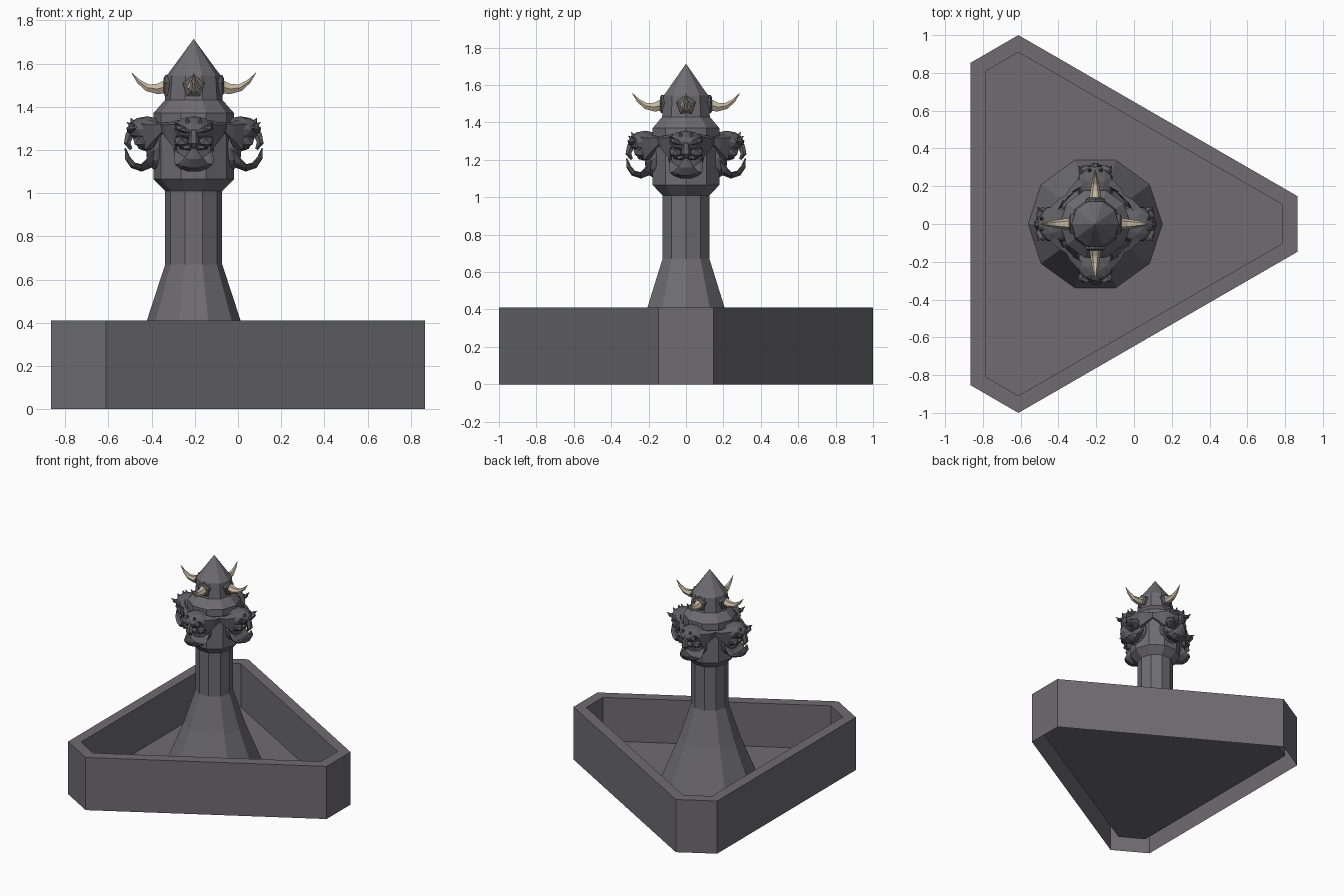
import bpy, bmesh, math
from mathutils import Matrix, Vector

if "Cube" in bpy.data.objects:
    bpy.data.objects.remove(bpy.data.objects["Cube"])

CX = -0.205   # pillar axis
FLOOR = 0.072  # basin floor height


def material(name, rgb):
    m = bpy.data.materials.new(name)
    m.diffuse_color = (*rgb, 1)
    m.use_nodes = True
    m.node_tree.nodes["Principled BSDF"].inputs["Base Color"].default_value = m.diffuse_color
    return m


STONE = material("grey stone", (0.156, 0.151, 0.167))
DARK = material("dark stone", (0.118, 0.116, 0.125))
HORN = material("bone", (0.56, 0.47, 0.36))


def finish(bm, name, mat, loc=(0, 0, 0), copies=1):
    """Turn a bmesh into objects, repeated in quarter turns if wanted."""
    bmesh.ops.remove_doubles(bm, verts=bm.verts, dist=0.0002)
    bmesh.ops.recalc_face_normals(bm, faces=bm.faces)
    me = bpy.data.meshes.new(name)
    bm.to_mesh(me)
    bm.free()
    me.materials.append(mat)
    for k in range(copies):
        ob = bpy.data.objects.new(name if copies == 1 else f"{name}_{k + 1}", me)
        ob.location = loc
        ob.rotation_euler.z = k * math.pi / 2
        bpy.context.collection.objects.link(ob)


def loft(bm, rings, cap_start=False, cap_end=False):
    """Join rings of points with quads."""
    vs = [[bm.verts.new(p) for p in r] for r in rings]
    n = len(vs[0])
    for a, b in zip(vs, vs[1:]):
        for i in range(n):
            bm.faces.new((a[i], a[(i + 1) % n], b[(i + 1) % n], b[i]))
    if cap_start:
        bm.faces.new(vs[0])
    if cap_end:
        bm.faces.new(vs[-1])


def sweep(bm, path, n=6, curl=0.0):
    """Tube in the radial plane; path items are (u, z, half width, half thickness).
    curl lifts and pulls back the sides, which makes a scoop."""
    rings = []
    for i, (u, z, w, t) in enumerate(path):
        a, b = path[max(i - 1, 0)], path[min(i + 1, len(path) - 1)]
        d = Vector((b[0] - a[0], b[1] - a[1])).normalized()
        ring = []
        for k in range(n):
            ang = 2 * math.pi * k / n
            v = w * math.cos(ang)
            s = t * math.sin(ang) + curl * v * v
            ring.append((u - d.y * s, v, z + d.x * s))
        rings.append(ring)
    loft(bm, rings, True, True)


def ball(bm, c, r, sub=1, tilt=0.0):
    m = Matrix.Translation(c) @ Matrix.Rotation(tilt, 4, 'X') @ Matrix.Diagonal((*r, 1))
    bmesh.ops.create_icosphere(bm, subdivisions=sub, radius=1, matrix=m)


def knob(bm, base, tip, r, n=5):
    base, tip = Vector(base), Vector(tip)
    d = tip - base
    m = Matrix.Translation((base + tip) / 2) @ d.to_track_quat('Z', 'Y').to_matrix().to_4x4()
    bmesh.ops.create_cone(bm, cap_ends=True, segments=n, radius1=r, radius2=0.001,
                          depth=d.length, matrix=m)


# basin: triangle with cut corners, open underneath, raised floor
def plan(pts, z):
    return [(x, y, z) for x, y in pts] + [(x, -y, z) for x, y in reversed(pts)]


outer = [(-0.866, 0.853), (-0.612, 1.0), (0.866, 0.147)]
inner = [(-0.787, 0.807), (-0.612, 0.909), (0.787, 0.102)]
bm = bmesh.new()
loft(bm, [plan(outer, 0), plan(outer, 0.41), plan(inner, 0.41), plan(inner, FLOOR)], cap_end=True)
finish(bm, "basin", STONE)


# ten-sided turned parts
def lathe(name, profile, mat, n=10):
    bm = bmesh.new()
    loft(bm, [[(r * math.cos(2 * math.pi * k / n), r * math.sin(2 * math.pi * k / n), z)
               for k in range(n)] for r, z in profile])
    finish(bm, name, mat, (CX, 0, 0))


lathe("pillar", [(0.355, FLOOR), (0.217, 0.41), (0.132, 0.67), (0.132, 1.01), (0.187, 1.065),
                 (0.187, 1.37), (0.134, 1.43)], STONE)
lathe("helmet", [(0.134, 1.43), (0.125, 1.545), (0.104, 1.572), (0, 1.714)], STONE)

# horn sockets and horns
bm = bmesh.new()
loft(bm, [[(u, r * math.sin(2 * math.pi * k / 5), 1.493 + r * math.cos(2 * math.pi * k / 5))
           for k in range(5)] for u, r in ((0.09, 0.056), (0.132, 0.054), (0.140, 0.038))],
     cap_end=True)
finish(bm, "horn_socket", DARK, (CX, 0, 0), 4)
bm = bmesh.new()
sweep(bm, [(0.13, 1.492, 0.033, 0.035), (0.17, 1.482, 0.027, 0.027), (0.215, 1.488, 0.020, 0.019),
           (0.255, 1.517, 0.011, 0.011), (0.288, 1.557, 0.001, 0.001)])
finish(bm, "horn", HORN, (CX, 0, 0), 4)

# grinning face, built pointing along +x, repeated on four sides
bm = bmesh.new()
ball(bm, (0.215, 0, 1.296), (0.094, 0.100, 0.060), 2)             # forehead
ball(bm, (0.170, 0, 1.205), (0.054, 0.095, 0.105), 2)             # back of mouth
sweep(bm, [(0.165, 1.19, 0.088, 0.025), (0.203, 1.135, 0.092, 0.024),
           (0.242, 1.113, 0.086, 0.016), (0.282, 1.128, 0.066, 0.016),
           (0.307, 1.163, 0.042, 0.013), (0.317, 1.208, 0.010, 0.003)], 10, 2.5)  # hooked jaw
sweep(bm, [(0.272, 1.305, 0.014, 0.018), (0.298, 1.268, 0.020, 0.022),
           (0.308, 1.232, 0.027, 0.018), (0.290, 1.203, 0.012, 0.008)])           # hooked nose
ball(bm, (0.225, 0, 1.213), (0.042, 0.078, 0.018))                # upper lip
for s in (-1, 1):
    ball(bm, (0.240, s * 0.056, 1.240), (0.046, 0.040, 0.032), 1)             # cheek
    ball(bm, (0.282, s * 0.048, 1.295), (0.034, 0.048, 0.018), 1, s * 0.3)    # brow
    knob(bm, (0.280, s * 0.028, 1.325), (0.292, s * 0.032, 1.348), 0.014)     # brow knobs
    knob(bm, (0.280, s * 0.072, 1.308), (0.310, s * 0.088, 1.328), 0.014)
    # swept-back pointed ear
    loft(bm, [[(0.25, s * 0.08, 1.320), (0.20, s * 0.07, 1.340),
               (0.19, s * 0.075, 1.20), (0.225, s * 0.085, 1.20)],
              [(0.19, s * 0.135, 1.315), (0.17, s * 0.125, 1.325),
               (0.165, s * 0.115, 1.25), (0.18, s * 0.125, 1.25)],
              [(0.112, s * 0.175, 1.328), (0.108, s * 0.172, 1.330),
               (0.108, s * 0.170, 1.318), (0.112, s * 0.173, 1.318)]], True, True)
finish(bm, "stone_face", DARK, (CX, 0, 0), 4)
